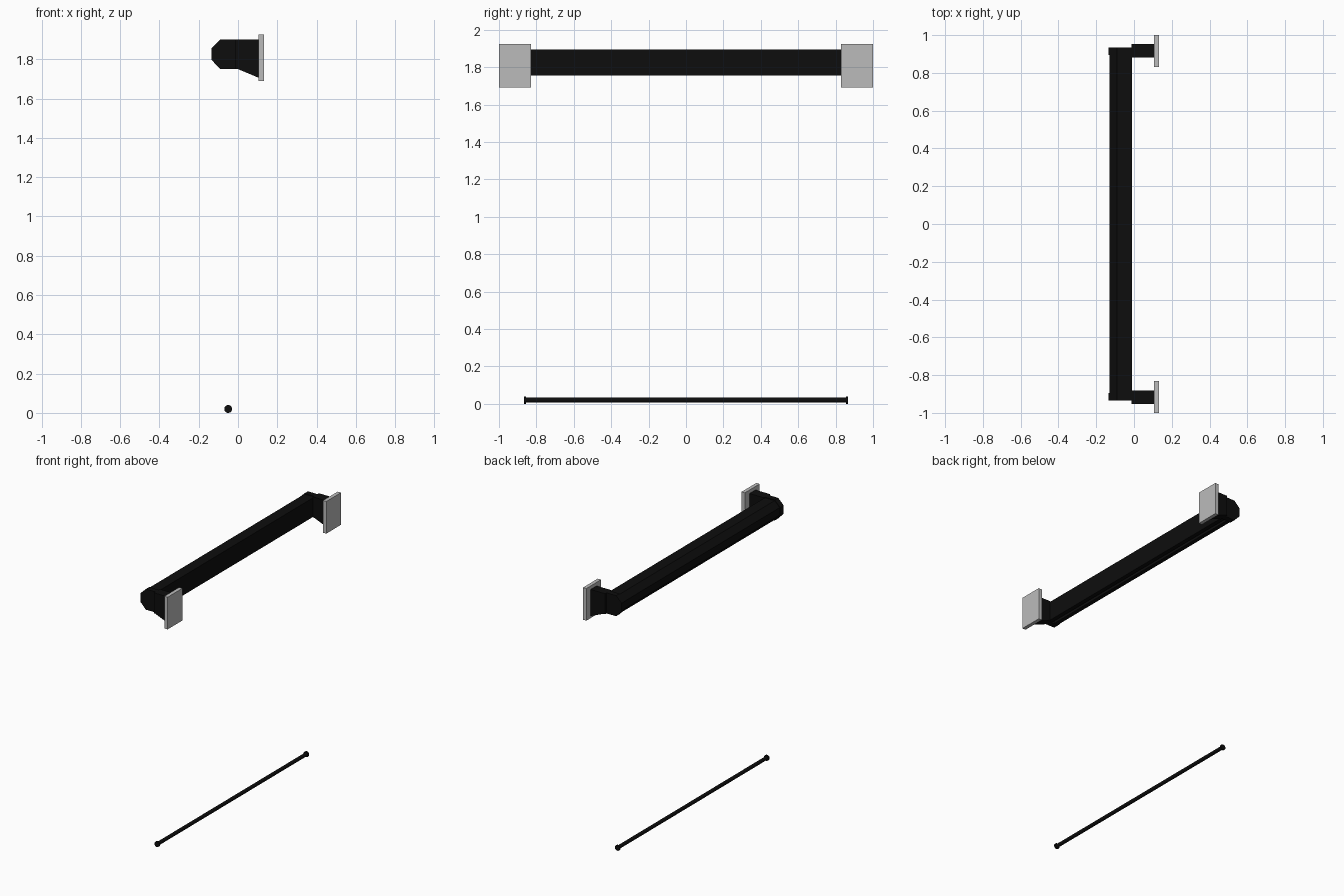
import bpy, bmesh, math

cube = bpy.data.objects.get("Cube")
if cube:
    bpy.data.objects.remove(cube, do_unlink=True)


def material(name, value):
    m = bpy.data.materials.new(name)
    colour = (value, value, value, 1)
    m.diffuse_color = colour
    m.use_nodes = True
    m.node_tree.nodes["Principled BSDF"].inputs["Base Color"].default_value = colour
    return m


BLACK = material("satin black", 0.004)
GREY = material("light grey metal", 0.5)


def extrude(name, profile, y0, y1, mat):
    """Extrude an (x, z) outline along y."""
    bm = bmesh.new()
    face = bm.faces.new([bm.verts.new((x, y0, z)) for x, z in profile])
    new = bmesh.ops.extrude_face_region(bm, geom=[face])["geom"]
    verts = [v for v in new if isinstance(v, bmesh.types.BMVert)]
    bmesh.ops.translate(bm, verts=verts, vec=(0, y1 - y0, 0))
    bmesh.ops.recalc_face_normals(bm, faces=bm.faces)
    mesh = bpy.data.meshes.new(name)
    bm.to_mesh(mesh)
    bm.free()
    mesh.materials.append(mat)
    ob = bpy.data.objects.new(name, mesh)
    bpy.context.collection.objects.link(ob)
    return ob


def rect(x0, x1, z0, z1):
    return [(x0, z0), (x1, z0), (x1, z1), (x0, z1)]


def rod(name, radius, y0, y1):
    bpy.ops.mesh.primitive_cylinder_add(
        vertices=24, radius=radius, depth=y1 - y0,
        location=(-0.05, (y0 + y1) / 2, 0.02), rotation=(math.pi / 2, 0, 0))
    ob = bpy.context.object
    ob.name = name
    ob.data.materials.append(BLACK)
    bpy.ops.object.shade_smooth_by_angle()


# Long casing, chamfered in front, with the screen slot underneath
casing = [(-0.13, 1.80), (-0.09, 1.755), (-0.06, 1.755), (-0.06, 1.775),
          (-0.04, 1.775), (-0.04, 1.755), (-0.01, 1.755), (-0.01, 1.895),
          (-0.09, 1.895), (-0.13, 1.855)]
extrude("casing", casing, -0.91, 0.91, BLACK)

# End caps, wall brackets and wall plates on both ends
cap = [(-0.135, 1.797), (-0.09, 1.75), (-0.008, 1.75), (-0.008, 1.90),
       (-0.09, 1.90), (-0.135, 1.857)]
bracket = [(-0.012, 1.75), (0.0, 1.75), (0.107, 1.705), (0.107, 1.90),
           (-0.012, 1.90)]
for side, s in (("front", -1), ("back", 1)):
    extrude(side + "_end_cap", cap, s * 0.895, s * 0.935, BLACK)
    extrude(side + "_bracket", bracket, s * 0.882, s * 0.952, BLACK)
    extrude(side + "_wall_plate", rect(0.105, 0.132, 1.69, 1.925),
            s * 0.83, s * 1.0, GREY)

# Bottom weight bar with end knobs
rod("weight_bar", 0.013, -0.855, 0.855)
rod("front_knob", 0.02, -0.865, -0.855)
rod("back_knob", 0.02, 0.855, 0.865)
